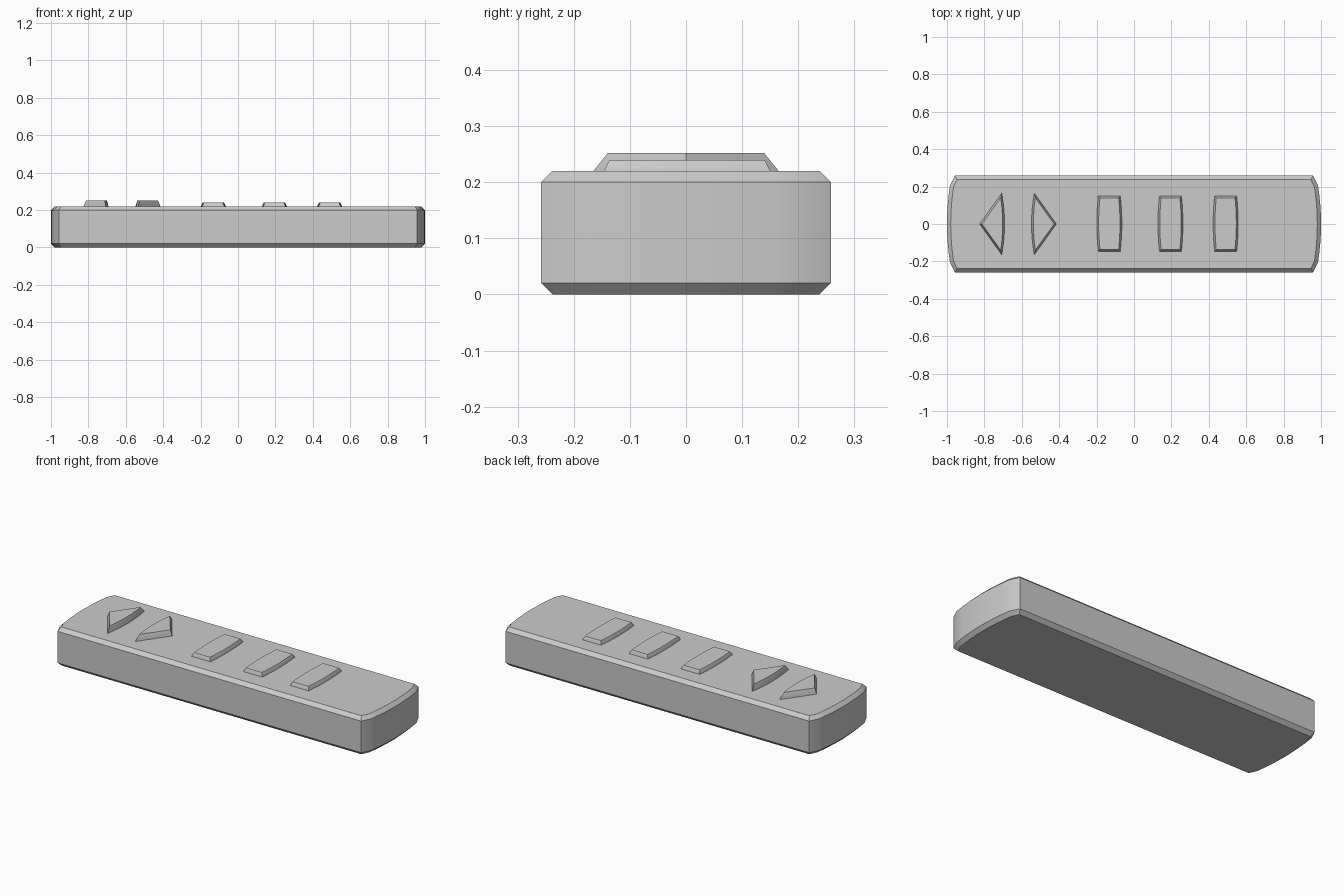
import bpy, bmesh, math
from mathutils import Vector

if "Cube" in bpy.data.objects:
    bpy.data.objects.remove(bpy.data.objects["Cube"])


def inset(points, d):
    """Mitred inward offset of a counter-clockwise outline."""
    out = []
    n = len(points)
    for i in range(n):
        p = Vector(points[i])
        a = (p - Vector(points[i - 1])).normalized()
        b = (Vector(points[(i + 1) % n]) - p).normalized()
        na, nb = Vector((-a.y, a.x)), Vector((-b.y, b.x))
        out.append(p + (na + nb) * d / (1 + na.dot(nb)))
    return out


def solid(name, outline, levels):
    """Loft an outline through (inset, z) levels and cap both ends."""
    bm = bmesh.new()
    rings = [[bm.verts.new((p[0], p[1], z)) for p in inset(outline, d)]
             for d, z in levels]
    n = len(outline)
    for low, high in zip(rings, rings[1:]):
        for i in range(n):
            j = (i + 1) % n
            bm.faces.new((low[i], low[j], high[j], high[i]))
    bm.faces.new(rings[0][::-1])
    bm.faces.new(rings[-1])
    mesh = bpy.data.meshes.new(name)
    bm.to_mesh(mesh)
    bm.free()
    obj = bpy.data.objects.new(name, mesh)
    bpy.context.collection.objects.link(obj)
    bpy.ops.object.select_all(action='DESELECT')
    obj.select_set(True)
    bpy.context.view_layer.objects.active = obj
    bpy.ops.object.shade_smooth_by_angle(angle=math.radians(28))
    return obj


def bowed(x, half, bulge, steps=8):
    """Edge running upward in y that bows outward by bulge."""
    ts = [-1 + 2 * i / steps for i in range(steps + 1)]
    return [(x + bulge * (1 - t * t), half * t) for t in ts]


# Case with bowed ends and chamfered top and bottom rims
end = [(0.958, -0.258)] + bowed(0.984, 0.205, 0.016) + [(0.958, 0.258)]
case = end + [(-x, -y) for x, y in end]
solid("case", case, [(0.02, 0), (0, 0.02), (0, 0.2), (0.02, 0.22)])

# Three low rectangular buttons with bowed long sides
side = bowed(0.059, 0.148, 0.008)
pad = side + [(-x, -y) for x, y in side]
for i, x in enumerate((-0.132, 0.195, 0.49)):
    button = solid(f"rectangular_button_{i + 1}", pad,
                   [(0, 0.21), (0, 0.22), (0.01, 0.24)])
    button.location = (x, 0.002, 0)

# Pair of taller triangular buttons pointing left and right
left = bowed(-0.707, 0.165, 0.015) + [(-0.825, 0)]
right = [(-1.24 - x, -y) for x, y in left]
for name, outline in (("left_arrow_button", left), ("right_arrow_button", right)):
    solid(name, outline, [(0, 0.21), (0, 0.22), (0.01, 0.252)])
